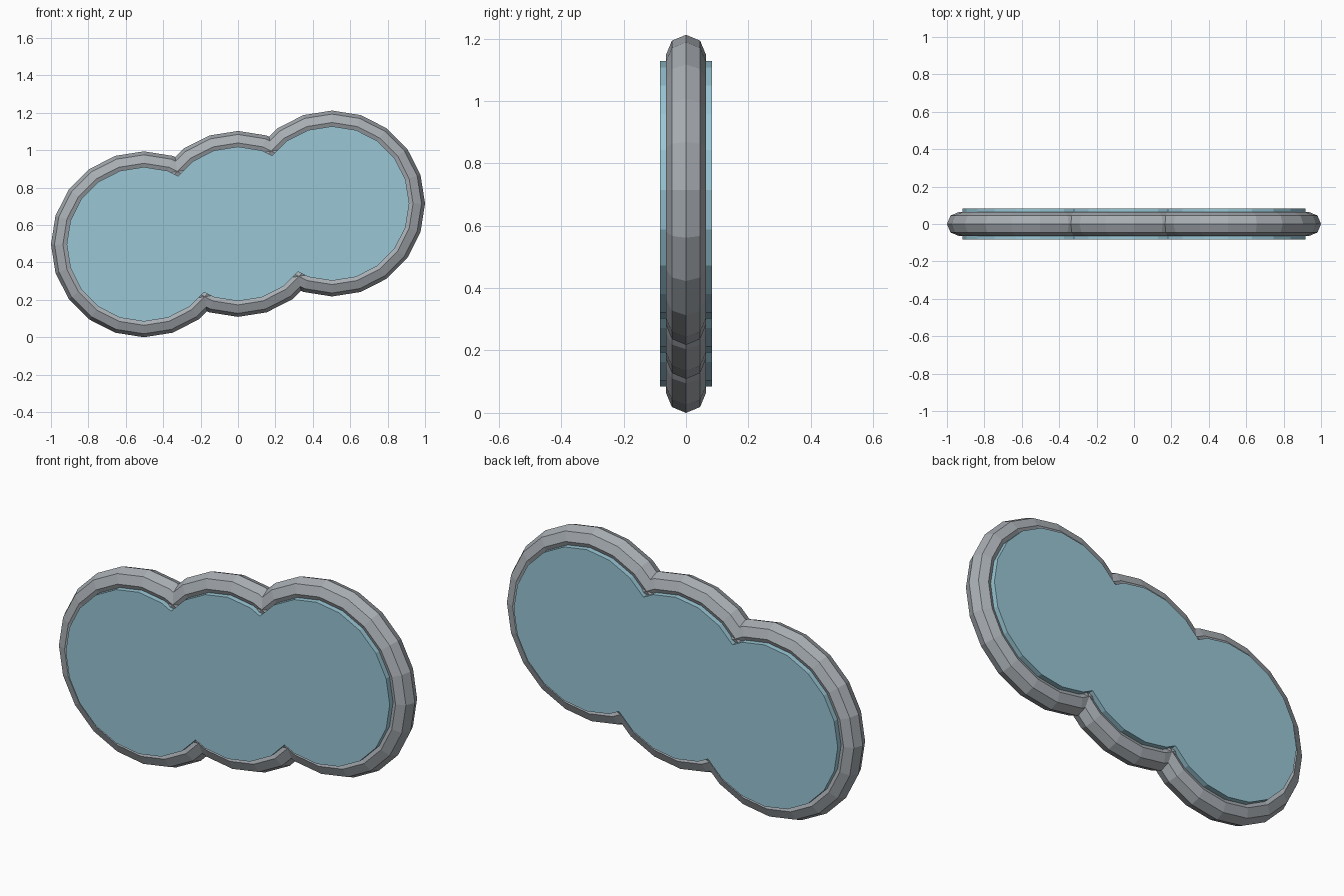
import bpy
from math import pi

cube = bpy.data.objects.get("Cube")
if cube:
    bpy.data.objects.remove(cube, do_unlink=True)

SIDES = 20
TUBE = 0.064           # frame tube radius
RING = 0.433           # radius to the middle of the tube
PANE_RADIUS = 0.413
PANE_DEPTH = 0.166
STEP_X, STEP_Z = 0.503, 0.109
BASE_Z = RING + TUBE
LOBES = {"right": -1, "middle": 0, "left": 1}


def material(name, colour):
    mat = bpy.data.materials.new(name)
    mat.use_nodes = True
    mat.diffuse_color = (*colour, 1)
    mat.node_tree.nodes["Principled BSDF"].inputs["Base Color"].default_value = (*colour, 1)
    return mat


def centre(i):
    return (i * STEP_X, 0, BASE_Z + (i + 1) * STEP_Z)


def finish(name, mat):
    obj = bpy.context.object
    obj.name = name
    obj.data.materials.append(mat)
    # Bake the upright rotation into the mesh
    bpy.ops.object.transform_apply(location=False, rotation=True, scale=False)
    return obj


grey = material("frame grey", (0.39, 0.42, 0.45))
blue = material("pane blue", (0.32, 0.57, 0.67))

# Three faceted rings that run into one another
for side, i in LOBES.items():
    bpy.ops.mesh.primitive_torus_add(
        major_segments=SIDES, minor_segments=8, major_radius=RING,
        minor_radius=TUBE, location=centre(i), rotation=(pi / 2, 0, 0))
    finish(side + "_frame_ring", grey)

# Three discs joined into one three-lobed pane
discs = []
for side, i in LOBES.items():
    bpy.ops.mesh.primitive_cylinder_add(
        vertices=SIDES, radius=PANE_RADIUS, depth=PANE_DEPTH,
        location=centre(i), rotation=(pi / 2, 0, 0))
    discs.append(finish(side + "_disc", blue))

pane = discs[0]
pane.name = "pane"
bpy.ops.object.select_all(action="DESELECT")
bpy.context.view_layer.objects.active = pane
pane.select_set(True)
for disc in discs[1:]:
    union = pane.modifiers.new("union", "BOOLEAN")
    union.operation = "UNION"
    union.solver = "EXACT"
    union.object = disc
    bpy.ops.object.modifier_apply(modifier=union.name)
    bpy.data.objects.remove(disc, do_unlink=True)
